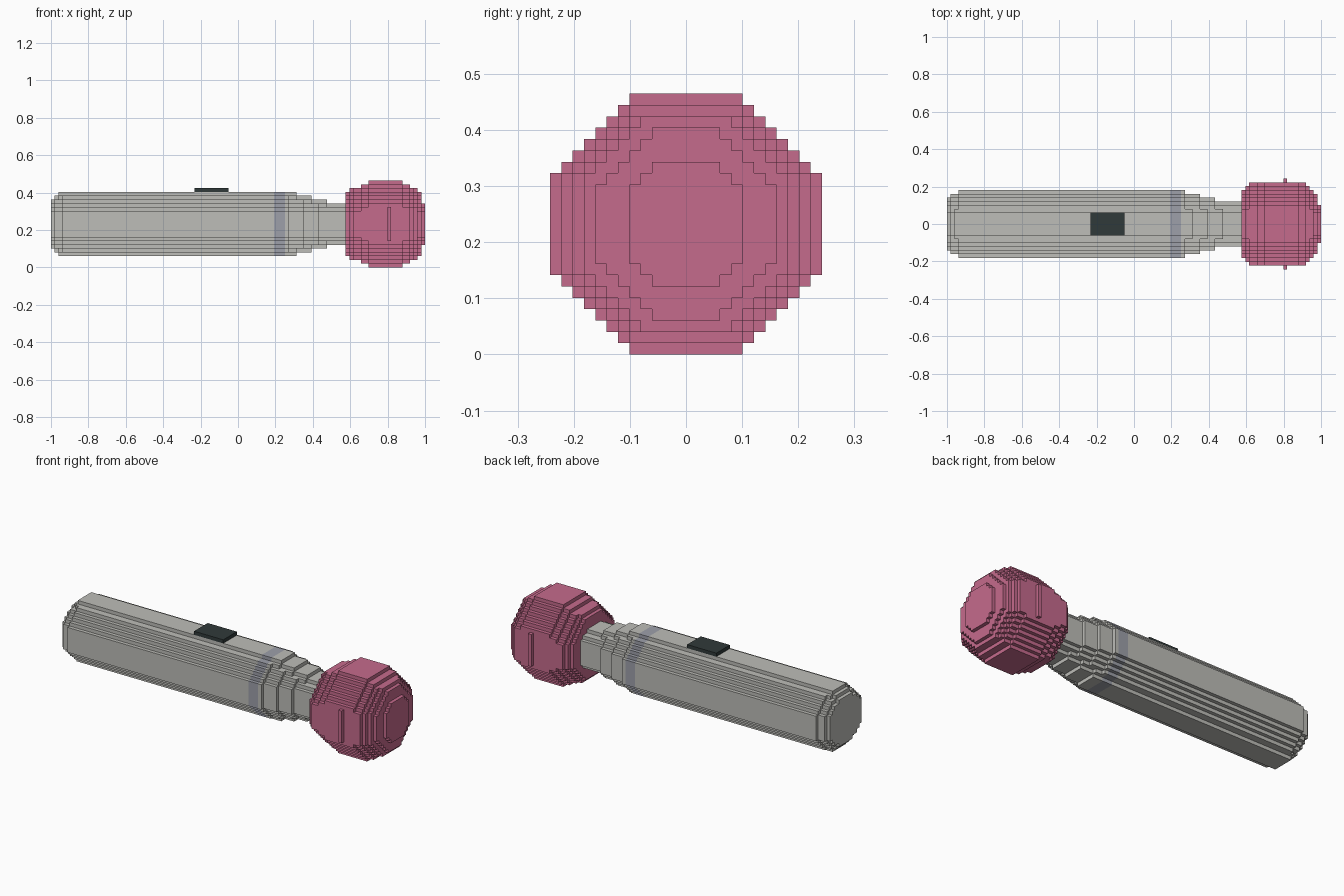
import bpy, bmesh

cube = bpy.data.objects.get("Cube")
if cube:
    bpy.data.objects.remove(cube, do_unlink=True)

V = 2 / 99          # edge of one block
AXIS = 11.5         # height of the long axis, in blocks


def material(name, rgb):
    m = bpy.data.materials.new(name)
    m.use_nodes = True
    m.diffuse_color = (*rgb, 1)
    m.node_tree.nodes["Principled BSDF"].inputs["Base Color"].default_value = (*rgb, 1)
    return m


grey = material("warm grey", (0.51, 0.51, 0.48))
band_grey = material("blue grey", (0.34, 0.35, 0.40))
pink = material("rose pink", (0.56, 0.145, 0.265))
dark = material("charcoal", (0.03, 0.042, 0.042))


def stepped_octagon(tall, wide, limit, flat):
    """Outline of a blocky octagon whose corners are cut in single steps."""
    side = []
    for row in range(-tall, tall + 1):
        w = min(wide, limit - abs(row))
        if abs(row) == tall:
            w = min(w, flat)
        if side and side[-1][0] == w:
            side[-1] = (w, row + 0.5)
        else:
            side += [(w, row - 0.5), (w, row + 0.5)]
    return side + [(-w, h) for w, h in reversed(side)]


def stack(name, start, slabs, mat):
    """Stack slabs along x; each is (length, tall, wide, limit, flat)."""
    bm = bmesh.new()
    x = start
    for length, *section in slabs:
        outline = stepped_octagon(*section)
        rings = [[bm.verts.new(((x + dx) * V - 1, y * V, (z + AXIS) * V))
                  for y, z in outline] for dx in (0, length)]
        a, b = rings
        bm.faces.new(a)
        bm.faces.new(b)
        for i in range(len(a)):
            j = (i + 1) % len(a)
            bm.faces.new((a[i], a[j], b[j], b[i]))
        x += length
    bmesh.ops.recalc_face_normals(bm, faces=bm.faces)
    mesh = bpy.data.meshes.new(name)
    bm.to_mesh(mesh)
    bm.free()
    mesh.materials.append(mat)
    obj = bpy.data.objects.new(name, mesh)
    bpy.context.collection.objects.link(obj)
    return x


# handle with a rounded end, then the coloured band
FULL = (8, 9, 12, 3)
x = stack("handle", 0, [(1, 6, 7, 10, 3), (1, 7, 8, 11, 3), (1, 8, 8, 11, 3),
                        (56, *FULL)], grey)
x = stack("trim_band", x, [(3, *FULL)], band_grey)

# shoulder tapering into the neck
x = stack("neck", x, [(1, *FULL), (2, 8, 8, 11, 3), (2, 7, 8, 11, 3),
                      (2, 7, 7, 10, 3), (2, 6, 7, 10, 3), (2, 6, 6, 9, 3),
                      (5, 5, 6, 9, 3)], grey)

# rounded head, widest at one thin slice
stack("head", x, [(1, 8, 9, 12, 5), (1, 9, 10, 13, 5), (2, 9, 11, 14, 5),
                  (2, 10, 11, 15, 5), (5, 11, 11, 16, 5), (1, 11, 12, 16, 5),
                  (3, 11, 11, 16, 5), (2, 10, 11, 15, 5), (1, 9, 10, 14, 5),
                  (1, 9, 9, 13, 5), (1, 8, 8, 11, 3), (1, 5, 5, 8, 3)], pink)

# button on top of the handle
bpy.ops.mesh.primitive_cube_add(size=1, location=(-0.141, 0, 20.5 * V))
button = bpy.context.object
button.name = "button"
button.scale = (9 * V, 6 * V, V)
button.data.materials.append(dark)
